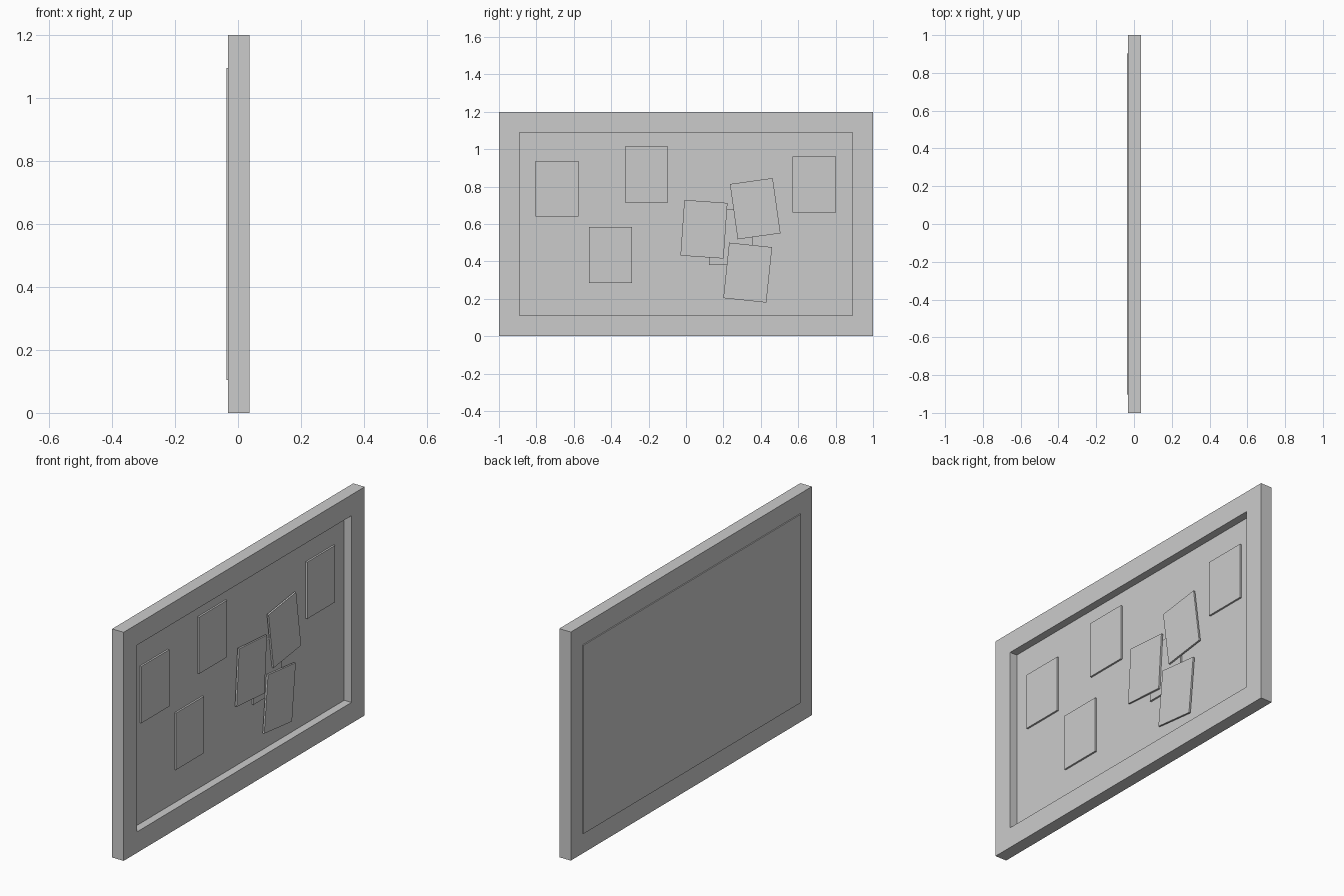
import bpy, bmesh
from math import radians
from mathutils import Matrix

if "Cube" in bpy.data.objects:
    bpy.data.objects.remove(bpy.data.objects["Cube"])


def finish(bm, name):
    bmesh.ops.recalc_face_normals(bm, faces=bm.faces)
    mesh = bpy.data.meshes.new(name)
    bm.to_mesh(mesh)
    bm.free()
    obj = bpy.data.objects.new(name, mesh)
    bpy.context.collection.objects.link(obj)
    return obj


def slab(name, x0, x1, y, z, width, height, tilt=0):
    # Flat box facing +x, tilted in its own plane
    bm = bmesh.new()
    bmesh.ops.create_cube(bm, size=1, matrix=Matrix.Diagonal((x1 - x0, width, height, 1)))
    obj = finish(bm, name)
    obj.location = ((x0 + x1) / 2, y, z)
    obj.rotation_euler.x = radians(tilt)
    return obj


FRONT, FRAME_BACK, PANEL_BACK = 0.036, -0.031, -0.037
PANEL_FRONT, PAPER = -0.006, 0.0095
MID_Z = 0.6

# Frame: rectangular section swept around the board
section = [(FRAME_BACK, 0), (FRONT, 0), (FRONT, 0.11), (FRAME_BACK, 0.11)]
bm = bmesh.new()
loops = []
for sy, sz in ((-1, -1), (1, -1), (1, 1), (-1, 1)):
    loops.append([bm.verts.new((x, sy * (1 - inset), MID_Z + sz * (0.6 - inset)))
                  for x, inset in section])
for i in range(4):
    a, b = loops[i], loops[(i + 1) % 4]
    for j in range(4):
        k = (j + 1) % 4
        bm.faces.new((a[j], a[k], b[k], b[j]))
finish(bm, "frame")

# Pin panel, slightly proud of the frame at the back
slab("pin_panel", PANEL_BACK, PANEL_FRONT, 0, MID_Z, 1.805, 0.99)

# Paper sheets: y, z, tilt, layer
sheets = [
    (-0.69, 0.789, 0, 0), (-0.211, 0.865, 0, 0), (-0.404, 0.434, 0, 0),
    (0.686, 0.811, 0, 0), (0.239, 0.53, 0, 0),
    (0.096, 0.572, -4, 1), (0.37, 0.682, 8, 1), (0.33, 0.34, -6, 1),
]
for i, (y, z, tilt, layer) in enumerate(sheets):
    base = PANEL_FRONT + layer * PAPER
    slab(f"paper_sheet_{i + 1}", base, base + PAPER, y, z, 0.231, 0.298, tilt)
